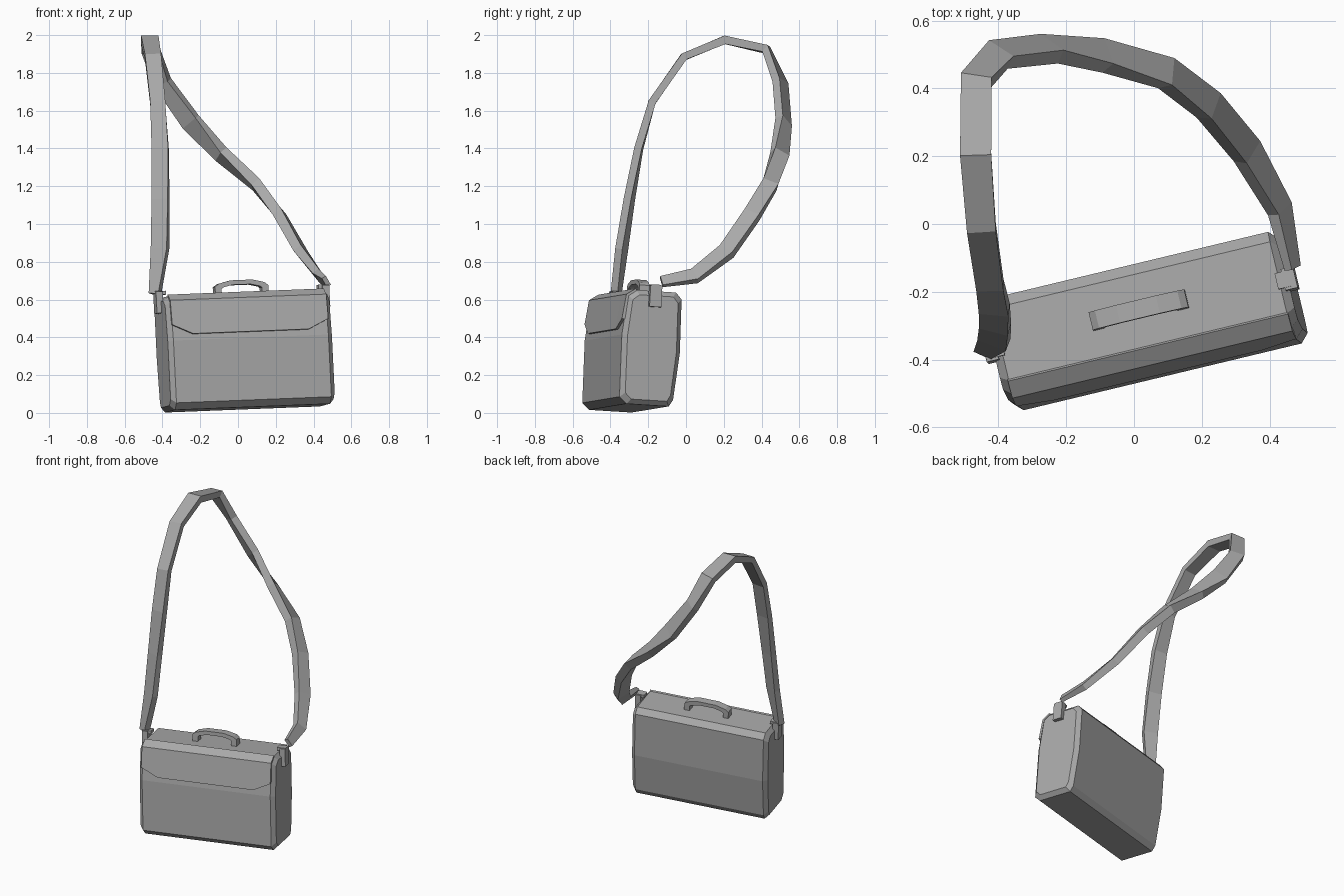
import bpy, bmesh, math
from mathutils import Vector, Matrix

if "Cube" in bpy.data.objects:
    bpy.data.objects.remove(bpy.data.objects["Cube"])

grey = bpy.data.materials.new("bag_grey")
grey.diffuse_color = (0.40, 0.40, 0.40, 1)
grey.use_nodes = True
grey.node_tree.nodes["Principled BSDF"].inputs["Base Color"].default_value = grey.diffuse_color

# The bag rests slightly turned and leaning
BAG = (Matrix.Translation((0.05, -0.30, 0.025))
       @ Matrix.Rotation(math.radians(13.5), 4, 'Z')
       @ Matrix.Rotation(math.radians(-2.2), 4, 'Y')
       @ Matrix.Rotation(math.radians(-3.5), 4, 'X'))


def make(name, verts, faces, matrix=Matrix()):
    mesh = bpy.data.meshes.new(name)
    mesh.from_pydata([matrix @ Vector(v) for v in verts], [], faces)
    bm = bmesh.new()
    bm.from_mesh(mesh)
    bmesh.ops.recalc_face_normals(bm, faces=bm.faces)
    bm.to_mesh(mesh)
    bm.free()
    mesh.materials.append(grey)
    obj = bpy.data.objects.new(name, mesh)
    bpy.context.collection.objects.link(obj)
    return obj


def loft(name, rings, matrix=Matrix()):
    """Skin closed rings of equal length and cap both ends."""
    n = len(rings[0])
    verts = [v for r in rings for v in r]
    faces = [(k * n + i, k * n + (i + 1) % n, (k + 1) * n + (i + 1) % n, (k + 1) * n + i)
             for k in range(len(rings) - 1) for i in range(n)]
    last = (len(rings) - 1) * n
    faces += [tuple(range(n))[::-1], tuple(range(last, last + n))]
    return make(name, verts, faces, matrix)


def box(name, x, y, z):
    return loft(name, [[(a, y[0], z[0]), (a, y[1], z[0]), (a, y[1], z[1]), (a, y[0], z[1])]
                       for a in x], BAG)


# Case body: side profile (depth, height) lofted along the width, chamfered ends
profile = [(-.157, .035), (-.118, 0), (.113, 0), (.135, .035), (.159, .285),
           (.154, .57), (.122, .605), (-.096, .605), (-.138, .575), (-.161, .365)]


def shrunk(d):
    return [(v * (1 - d / .16), .3 + (w - .3) * (1 - d / .3)) for v, w in profile]


loft("case_body", [[(u, v, w) for v, w in shrunk(d)]
                   for u, d in ((-.447, .025), (-.422, 0), (.422, 0), (.447, .025))], BAG)

# Front flap, following the front of the case, with slanted lower corners
cols = [(-.425, .45), (-.315, .398), (.315, .398), (.425, .45)]
verts = []
for u, low in cols:
    v_low = -.161 + (low - .365) * .11
    verts += [(u, v_low - .014, low), (u, -.148, .58), (u, -.098, .613)]
faces = [(3 * c + r, 3 * c + 3 + r, 3 * c + 4 + r, 3 * c + 1 + r)
         for c in range(3) for r in range(2)]
flap = make("front_flap", verts, faces, BAG)
# an open sheet needs its front side to face forward before thickening
if flap.data.polygons[0].normal.y > 0:
    flap.data.flip_normals()
solid = flap.modifiers.new("thickness", 'SOLIDIFY')
solid.thickness = .018
solid.offset = -1

# Carry handle: arched strip with two legs
outer = [(-.145, .595), (-.145, .648), (-.125, .664), (-.06, .68)]
inner = [(-.11, .595), (-.11, .636), (-.10, .644), (-.05, .656)]
outer += [(-u, w) for u, w in reversed(outer)]
inner += [(-u, w) for u, w in reversed(inner)]
loft("carry_handle", [[(a[0], -.012, a[1]), (a[0], .042, a[1]), (b[0], .042, b[1]), (b[0], -.012, b[1])]
                      for a, b in zip(outer, inner)], BAG)

# Strap clips on both ends, each with a lip on top
for side, s in (("left", -1), ("right", 1)):
    box(side + "_clip", (s * .435, s * .472), (-.03, .034), (.52, .635))
    box(side + "_clip_lip", (s * .415, s * .472), (-.022, .026), (.618, .638))

# Shoulder strap: (centre, width direction, width, thickness)
strap = [
    ((-.44, -.37, .63), (.9, -.4, 0), .055, .04),
    ((-.413, -.34, .87), (.92, -.35, 0), .09, .04),
    ((-.41, -.30, 1.13), (.95, -.25, 0), .088, .04),
    ((-.412, -.25, 1.40), (.98, -.1, 0), .088, .04),
    ((-.425, -.18, 1.645), (1, 0, 0), .08, .04),
    ((-.45, -.012, 1.885), (1, 0, 0), .085, .04),
    ((-.467, .205, 1.975), (1, 0, 0), .092, .045),
    ((-.465, .425, 1.925), (1, 0, 0), .092, .045),
    ((-.40, .50, 1.75), (.8, -.5, .25), .09, .045),
    ((-.25, .517, 1.54), (.58, -.47, .65), .10, .045),
    ((-.09, .497, 1.37), (.25, -.75, .45), .09, .05),
    ((.095, .445, 1.21), (-.13, -.9, .4), .085, .055),
    ((.22, .35, 1.05), (-.35, -.85, .4), .085, .055),
    ((.333, .215, .855), (-.43, -.81, .38), .085, .05),
    ((.43, .045, .725), (-.5, -.5, .7), .075, .04),
    ((.468, -.13, .695), (-.5, -.1, .85), .055, .025),
]
pts = [Vector(s[0]) for s in strap]
rings = []
for i, (_, wide, width, thick) in enumerate(strap):
    p = pts[i]
    ahead = (pts[min(i + 1, len(pts) - 1)] - p).normalized()
    behind = (p - pts[max(i - 1, 0)]).normalized()
    t = (ahead + behind).normalized()
    w = Vector(wide)
    w = (w - t * w.dot(t)).normalized()
    n = t.cross(w) * thick / 2
    w = w * width / 2
    rings.append([p - w - n, p + w - n, p + w + n, p - w + n])
loft("shoulder_strap", rings)
